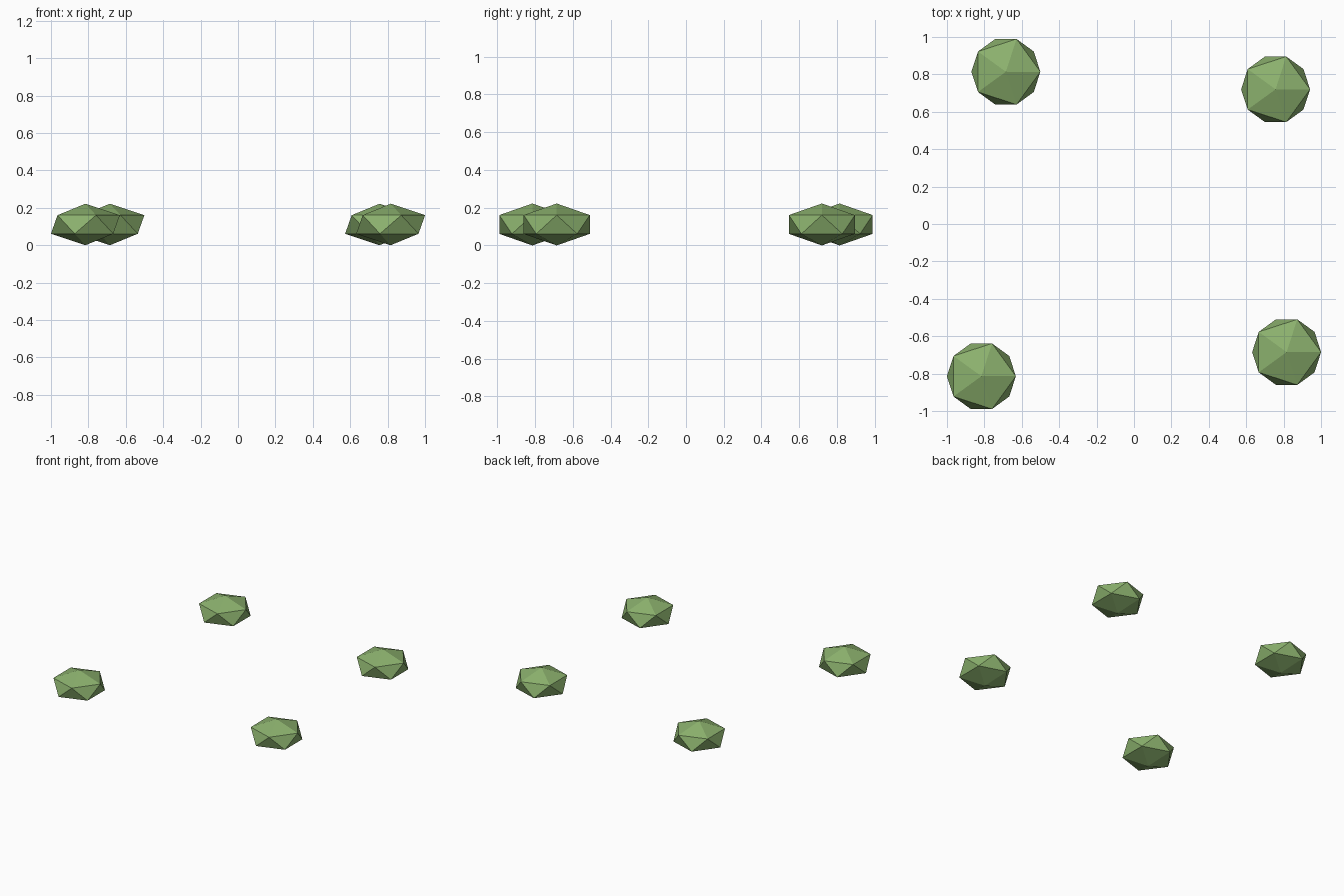
import bpy

# Remove the default cube
cube = bpy.data.objects.get("Cube")
if cube:
    bpy.data.objects.remove(cube, do_unlink=True)

# Leaf green material
green = bpy.data.materials.new("leaf_green")
green.use_nodes = True
colour = (0.26, 0.44, 0.155, 1.0)
green.diffuse_color = colour
bsdf = green.node_tree.nodes["Principled BSDF"]
bsdf.inputs["Base Color"].default_value = colour
bsdf.inputs["Roughness"].default_value = 0.9

RADIUS = 0.206
HALF_HEIGHT = 0.111


def add_bush(name, x, y):
    """Flat-shaded squashed icosahedron resting on the ground."""
    bpy.ops.mesh.primitive_ico_sphere_add(subdivisions=1, radius=1,
                                          location=(x, y, HALF_HEIGHT))
    bush = bpy.context.object
    bush.name = name
    bush.scale = (RADIUS, RADIUS, HALF_HEIGHT)
    bpy.ops.object.transform_apply(location=False, rotation=False, scale=True)
    bpy.ops.object.shade_flat()
    bush.data.materials.append(green)


# Four bushes, one near each corner
add_bush("bush_front_right", -0.816, -0.814)
add_bush("bush_front_left", 0.816, -0.685)
add_bush("bush_back_left", 0.757, 0.72)
add_bush("bush_back_right", -0.685, 0.814)
